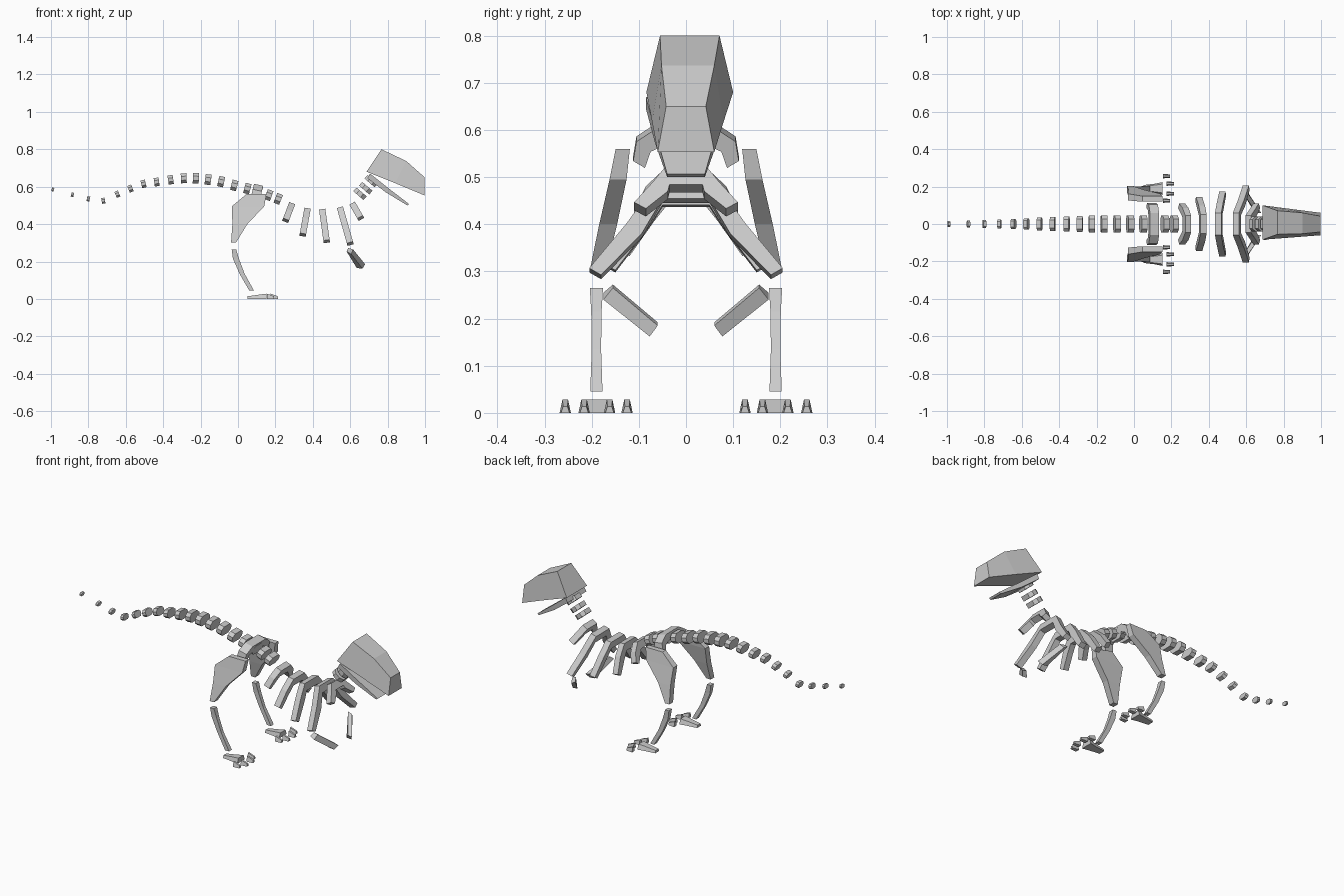
import bpy, math
from mathutils import Vector

if "Cube" in bpy.data.objects:
    bpy.data.objects.remove(bpy.data.objects["Cube"])


def loft(name, rings):
    """Skin a list of equal-length point rings and cap both ends."""
    n = len(rings[0])
    verts = [p for r in rings for p in r]
    faces = [(i * n + j, i * n + (j + 1) % n, (i + 1) * n + (j + 1) % n, (i + 1) * n + j)
             for i in range(len(rings) - 1) for j in range(n)]
    faces += [tuple(range(n)), tuple(range(len(verts) - n, len(verts)))]
    me = bpy.data.meshes.new(name)
    me.from_pydata(verts, [], faces)
    ob = bpy.data.objects.new(name, me)
    bpy.context.collection.objects.link(ob)
    bpy.context.view_layer.objects.active = ob
    ob.select_set(True)
    bpy.ops.object.mode_set(mode='EDIT')
    bpy.ops.mesh.select_all(action='SELECT')
    bpy.ops.mesh.normals_make_consistent(inside=False)
    bpy.ops.object.mode_set(mode='OBJECT')
    ob.select_set(False)
    return ob


def pair(name, rings):
    """Build a part on both sides of the body."""
    for side, s in (("left", 1), ("right", -1)):
        loft(f"{side}_{name}", [[(x, s * y, z) for x, y, z in r] for r in rings])


def vertebra(name, x, z, tx, tz, w, h, t):
    """Eight-sided disc facing along the spine direction (tx, tz)."""
    d = Vector((tx, 0, tz)).normalized()
    up = Vector((-d.z, 0, d.x))
    sec = [(1, .4), (.6, 1), (-.6, 1), (-1, .4), (-1, -.4), (-.6, -1), (.6, -1), (1, -.4)]
    loft(name, [[Vector((x, 0, z)) + d * e + up * (b * h) + Vector((0, a * w, 0)) for a, b in sec]
                for e in (-t / 2, t / 2)])


def arch(name, top, tip, half, knee, width, depth, thick):
    """Arched bone: flat top of half-width 'half', bending at 'knee', ending at 'width'."""
    p, q = Vector((top[0], 0, top[1])), Vector((tip[0], 0, tip[1]))
    down = (q - p).normalized()
    n = Vector((-down.z, 0, down.x))
    L = (q - p).length
    # outer edge then inner edge, each (y, distance down)
    prof = [(half, 0), knee, (width, L - .015), (width - .025, L),
            (knee[0] - depth * .75, knee[1] + depth * .55), (half - .01, depth)]
    prof += [(-y, v) for y, v in reversed(prof)]
    loft(name, [[p + down * v + n * e + Vector((0, y, 0)) for y, v in prof]
                for e in (-thick / 2, thick / 2)])


# Tail and back vertebrae
spine = [(-.99, .585), (-.885, .557), (-.80, .535), (-.72, .525), (-.645, .56), (-.575, .59),
         (-.505, .615), (-.435, .625), (-.36, .637), (-.29, .645), (-.225, .645), (-.16, .638),
         (-.09, .627), (-.02, .607), (.05, .59), (.11, .573), (.165, .555), (.215, .535)]
for i, (x, z) in enumerate(spine):
    a, b = spine[max(i - 1, 0)], spine[min(i + 1, len(spine) - 1)]
    k = min(1, i / 10)
    vertebra(f"vertebra_{i + 1}", x, z, b[0] - a[0], b[1] - a[1],
             .015 + .031 * k, .01 + .018 * k, .012 + .02 * k)

# Neck vertebrae
for i, (x, z) in enumerate([(.652, .562), (.683, .592), (.712, .63)]):
    vertebra(f"neck_{i + 1}", x, z, .65, .75, .04, .036, .026)

# Hip arch
arch("pelvis", (.11, .61), (.09, .525), .06, (.105, .03), .112, .04, .05)

# Ribs: top, tip, half flat width, bend, tip half-width
ribs = [((.29, .512), (.252, .412), .045, (.085, .04), .11),
        ((.372, .485), (.345, .335), .05, (.10, .055), .145),
        ((.45, .48), (.475, .30), .06, (.11, .065), .175),
        ((.545, .49), (.602, .288), .06, (.125, .095), .205),
        ((.61, .512), (.66, .425), .045, (.07, .035), .11)]
for i, (top, tip, half, knee, w) in enumerate(ribs):
    arch(f"rib_{i + 1}", top, tip, half, knee, w, .042, .034)

# Skull: trapezoid sections from back to snout
skull = [(.687, .68, .767, .80, .092, .063), (.842, .618, .90, .737, .076, .056),
         (.998, .553, .998, .65, .06, .042)]
rings = []
for i, (xb, zb, xt, zt, wb, wt) in enumerate(skull):
    o = .008 * (1 - i / 2)
    rings.append([(xb, o - wb, zb), (xb, o + wb, zb), (xt, o + wt, zt), (xt, o - wt, zt)])
loft("skull", rings)

# Lower jaw
jaw = [(.692, .645, .706, .67, .085), (.79, .57, .80, .595, .065), (.905, .50, .915, .507, .04)]
loft("lower_jaw", [[(xb, -w, zb), (xb, w, zb), (xt, w, zt), (xt, -w, zt)]
                   for xb, zb, xt, zt, w in jaw])


def slab(x0, x1, y, t, z):
    return [(x0, y - t, z), (x1, y - t, z), (x1, y + t, z), (x0, y + t, z)]


# Thighs and shins
pair("thigh", [slab(.045, .152, .134, .015, .56), slab(-.033, .14, .144, .018, .495),
               slab(-.03, .05, .165, .019, .40), slab(-.037, -.01, .187, .017, .302)])
pair("shin", [slab(-.034, -.01, .19, .014, .265), slab(-.027, .005, .19, .011, .215),
              slab(.008, .035, .19, .01, .135), slab(.06, .085, .19, .013, .045)])

# Feet
pair("foot", [[(x, .19 - w, 0), (x, .19 + w, 0), (x, .19 + w * .7, h), (x, .19 - w * .7, h)]
              for x, w, h in ((.05, .018, .014), (.115, .026, .023), (.152, .034, .028))])

# Toe claws
for i, (x, y) in enumerate([(.155, .125), (.175, .162), (.175, .216), (.155, .256)]):
    pair(f"claw_{i + 1}", [[(x + e, y - w, 0), (x + e, y + w, 0), (x + e, y + w * .5, h),
                            (x + e, y - w * .5, h)]
                           for e, w, h in ((0, .012, .028), (.038, .009, .014))])

# Forearms
pair("forearm", [[(.58, .175, .255), (.605, .175, .24), (.615, .155, .265), (.59, .155, .272)],
                 [(.635, .077, .165), (.665, .077, .162), (.68, .06, .185), (.655, .06, .192)]])
